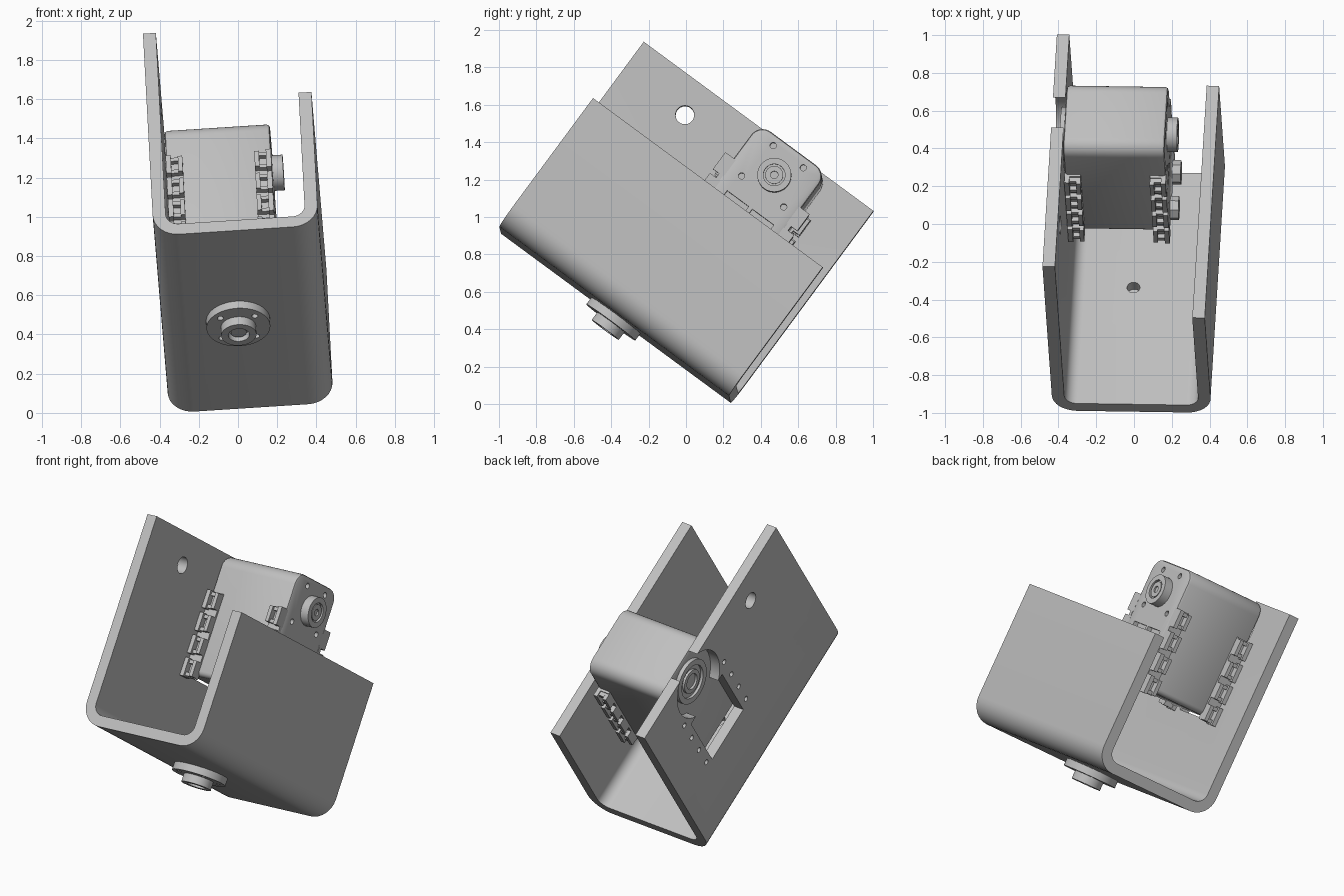
import bpy, bmesh, math
from mathutils import Matrix, Vector

if "Cube" in bpy.data.objects:
    bpy.data.objects.remove(bpy.data.objects["Cube"])

# local frame: X = channel width, Y = channel length, Z = up the walls
V = Vector((0.05, 0.804, -0.592)).normalized()
W = Vector((-0.043, 0.593, 0.804))
W = (W - V * W.dot(V)).normalized()
U = V.cross(W)
TILT = Matrix((U, V, W)).transposed().to_4x4()

grey = bpy.data.materials.new("plain_grey")
grey.diffuse_color = (0.52, 0.52, 0.52, 1)
grey.use_nodes = True
grey.node_tree.nodes["Principled BSDF"].inputs["Base Color"].default_value = grey.diffuse_color
parts = []


def finish(name, bm, part=True):
    bmesh.ops.recalc_face_normals(bm, faces=bm.faces)
    me = bpy.data.meshes.new(name)
    bm.to_mesh(me)
    bm.free()
    me.materials.append(grey)
    ob = bpy.data.objects.new(name, me)
    bpy.context.collection.objects.link(ob)
    if part:
        parts.append(ob)
    return ob


def add_box(bm, x0, x1, y0, y1, z0, z1):
    m = Matrix.LocRotScale(Vector(((x0 + x1) / 2, (y0 + y1) / 2, (z0 + z1) / 2)), None,
                           Vector((x1 - x0, y1 - y0, z1 - z0)))
    bmesh.ops.create_cube(bm, size=1, matrix=m)


def add_cyl(bm, axis, a0, a1, p, q, r, n=32):
    """Cylinder along X (p, q = y, z) or along Z (p, q = x, y)."""
    mid = (a0 + a1) / 2
    if axis == 'X':
        m = Matrix.Translation((mid, p, q)) @ Matrix.Rotation(math.pi / 2, 4, 'Y')
    else:
        m = Matrix.Translation((p, q, mid))
    bmesh.ops.create_cone(bm, cap_ends=True, segments=n, radius1=r, radius2=r,
                          depth=a1 - a0, matrix=m)


def arc(cx, cy, r, a0, a1, n=8):
    return [(cx + r * math.cos(math.radians(a0 + (a1 - a0) * i / n)),
             cy + r * math.sin(math.radians(a0 + (a1 - a0) * i / n))) for i in range(n + 1)]


def extrude(name, pts, to3d, vec):
    bm = bmesh.new()
    f = bm.faces.new([bm.verts.new(to3d(*p)) for p in pts])
    r = bmesh.ops.extrude_face_region(bm, geom=[f])
    bmesh.ops.translate(bm, vec=vec, verts=[v for v in r["geom"] if isinstance(v, bmesh.types.BMVert)])
    return finish(name, bm)


def apply(ob, mod):
    bpy.context.view_layer.objects.active = ob
    bpy.ops.object.modifier_apply(modifier=mod.name)


def cut(ob, fill):
    """Subtract one cutter shape from a part."""
    bm = bmesh.new()
    fill(bm)
    tool = finish("cutter", bm, False)
    tool.hide_render = True
    mod = ob.modifiers.new("cut", 'BOOLEAN')
    mod.object, mod.operation, mod.solver = tool, 'DIFFERENCE', 'EXACT'
    apply(ob, mod)
    bpy.data.objects.remove(tool)


# main dimensions
XL, XR, T = -0.356, 0.486, 0.066
Y0, Y1 = -1.35, 0.177
Z0, ZL, ZR = 0.157, 1.44, 1.003
RO, RI = 0.13, 0.065
AY, AZ = -0.335, 1.255          # output axis
SL, SR = -0.288, 0.25           # motor body sides
ROWS = [0.727 + 0.139 * i for i in range(4)]

# U-shaped bracket
prof = [(XL, ZL)] + arc(XL + RO, Z0 + RO, RO, 180, 270) + arc(XR - RO, Z0 + RO, RO, 270, 360)
prof += [(XR, ZR), (XR - T, ZR)]
prof += arc(XR - T - RI, Z0 + T + RI, RI, 360, 270) + arc(XL + T + RI, Z0 + T + RI, RI, 270, 180)
prof += [(XL + T, ZL)]
bracket = extrude("bracket", prof, lambda x, z: (x, Y0, z), (0, Y1 - Y0, 0))
W0, W1 = XL - 0.05, XL + T + 0.02
cut(bracket, lambda bm: add_cyl(bm, 'X', W0, W1, AY, AZ, 0.21, 48))
cut(bracket, lambda bm: add_box(bm, W0, W1, AY - 0.175, AY + 0.185, 0.69, 1.09))


def wall_holes(bm):
    add_cyl(bm, 'X', W0, W1, -0.94, AZ, 0.05)
    for y in (-0.565, -0.105):
        for z in ROWS:
            add_cyl(bm, 'X', W0, W1, y, z, 0.016, 16)


cut(bracket, wall_holes)
cut(bracket, lambda bm: add_cyl(bm, 'Z', Z0 - 0.05, Z0 + T + 0.05, 0.036, -0.582, 0.034))

# flange and hub under the base
bm = bmesh.new()
add_cyl(bm, 'Z', 0.112, Z0 + 0.004, 0.036, -0.582, 0.163, 48)
flange = finish("flange", bm)


def flange_holes(bm):
    for i in (-1, 1):
        for j in (-1, 1):
            add_cyl(bm, 'Z', 0.1, 0.15, 0.036 + i * 0.088, -0.582 + j * 0.086, 0.016, 16)


cut(flange, flange_holes)
bm = bmesh.new()
add_cyl(bm, 'Z', 0.062, 0.115, 0.036, -0.582, 0.09, 40)
hub = finish("hub", bm)
cut(hub, lambda bm: add_cyl(bm, 'Z', 0.05, 0.1, 0.036, -0.582, 0.054))
bm = bmesh.new()
add_cyl(bm, 'Z', 0.078, 0.11, 0.036, -0.582, 0.04, 24)
finish("spline_shaft", bm)

# motor body
B0, B1, BB, BT, R, r = -0.565, -0.115, 0.70, 1.432, 0.075, 0.03
prof = arc(B1 - R, BT - R, R, 0, 90) + arc(B0 + R, BT - R, R, 90, 180)
prof += arc(B0 + r, BB + r, r, 180, 270, 4) + arc(B1 - r, BB + r, r, 270, 360, 4)
body = extrude("motor_body", prof, lambda y, z: (SL, y, z), (SR - SL, 0, 0))
bev = body.modifiers.new("bevel", 'BEVEL')
bev.width, bev.segments, bev.angle_limit = 0.016, 2, math.radians(50)
apply(body, bev)


def face_holes(bm):
    for dy, dz in ((0.1, 0.125), (0.14, -0.106)):
        for s in (-1, 1):
            add_cyl(bm, 'X', SR - 0.04, SR + 0.02, AY + s * dy, AZ + dz, 0.017, 16)
    for y in (AY - 0.155, AY + 0.012):
        add_box(bm, SR - 0.03, SR + 0.02, y, y + 0.143, 1.012, 1.04)


cut(body, face_holes)

# output horn
bm = bmesh.new()
add_cyl(bm, 'X', SR - 0.01, SR + 0.054, AY, AZ, 0.091, 40)
horn = finish("output_horn", bm)
cut(horn, lambda bm: add_cyl(bm, 'X', SR + 0.04, SR + 0.1, AY, AZ, 0.058))
bm = bmesh.new()
add_cyl(bm, 'X', SR, SR + 0.05, AY, AZ, 0.048)
screw = finish("horn_centre", bm)
cut(screw, lambda bm: add_cyl(bm, 'X', SR + 0.02, SR + 0.1, AY, AZ, 0.02, 20))

# idler ring on the far side
bm = bmesh.new()
add_cyl(bm, 'X', SL - 0.025, SL + 0.01, AY, AZ, 0.14, 40)
idler = finish("idler_ring", bm)
cut(idler, lambda bm: add_cyl(bm, 'X', SL - 0.05, SL - 0.008, AY, AZ, 0.105))
bm = bmesh.new()
add_cyl(bm, 'X', SL - 0.022, SL + 0.01, AY, AZ, 0.075)
boss = finish("idler_boss", bm)
cut(boss, lambda bm: add_cyl(bm, 'X', SL - 0.05, SL - 0.004, AY, AZ, 0.05))

# cable sockets
bm = bmesh.new()
for y in (-0.455, -0.22):
    add_cyl(bm, 'X', SR - 0.01, SR + 0.045, y, 0.765, 0.065, 8)
finish("cable_sockets", bm)

# mounting tabs: two plates joined by bars, leaving a nut pocket
bm = bmesh.new()
for y_in, s in ((B0, -1), (B1, 1)):
    a, b = sorted((y_in - s * 0.015, y_in + s * 0.055))
    for x_out, d in ((SL, 1), (SR, -1)):
        for z in ROWS:
            for o, i, h in ((0, 0.026, 0.056), (0.062, 0.085, 0.048)):
                x0, x1 = sorted((x_out + d * o, x_out + d * i))
                add_box(bm, x0, x1, a, b, z - h, z + h)
            x0, x1 = sorted((x_out + d * 0.024, x_out + d * 0.064))
            c, e = sorted((y_in - s * 0.012, y_in + s * 0.04))
            for k in (-0.038, 0.038):
                add_box(bm, x0, x1, c, e, z + k - 0.011, z + k + 0.011)
        # rail behind the tabs
        x0, x1 = sorted((x_out, x_out + d * 0.085))
        c, e = sorted((y_in - s * 0.01, y_in + s * 0.014))
        add_box(bm, x0, x1, c, e, 0.675, 1.2)
finish("mounting_tabs", bm)

# smooth the curves and tilt everything into place
for ob in parts:
    bpy.ops.object.select_all(action='DESELECT')
    ob.select_set(True)
    bpy.context.view_layer.objects.active = ob
    bpy.ops.object.shade_smooth_by_angle(angle=math.radians(30))
    ob.matrix_world = TILT @ ob.matrix_world
